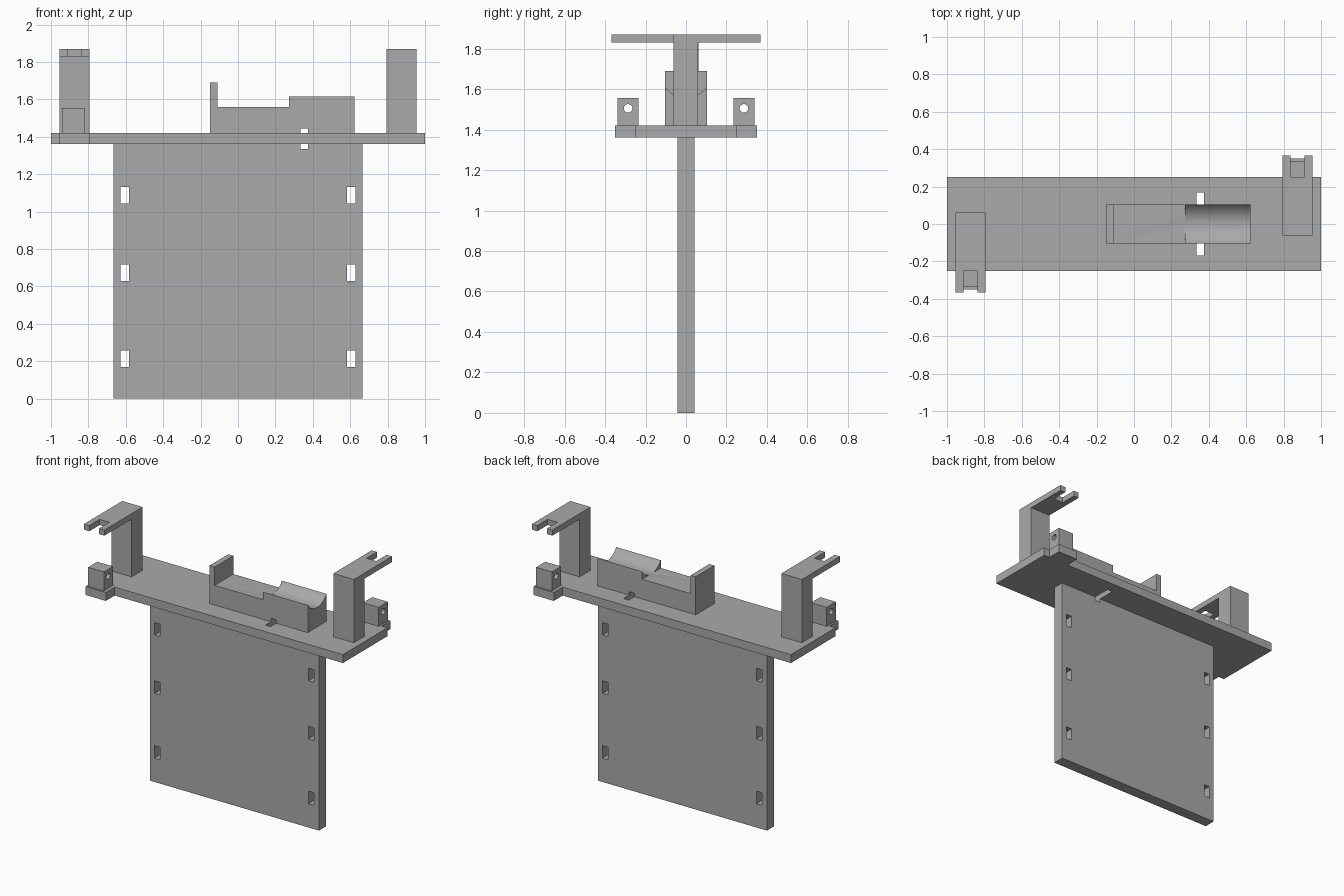
import bpy, bmesh, math
from mathutils import Matrix, Vector

cube = bpy.data.objects.get("Cube")
if cube:
    bpy.data.objects.remove(cube, do_unlink=True)

grey = bpy.data.materials.new("plain grey")
grey.use_nodes = True
colour = (0.4, 0.4, 0.4, 1)
grey.diffuse_color = colour
grey.node_tree.nodes["Principled BSDF"].inputs["Base Color"].default_value = colour


def add_object(name, bm):
    bmesh.ops.recalc_face_normals(bm, faces=bm.faces)
    mesh = bpy.data.meshes.new(name)
    bm.to_mesh(mesh)
    bm.free()
    mesh.materials.append(grey)
    obj = bpy.data.objects.new(name, mesh)
    bpy.context.collection.objects.link(obj)
    return obj


def prism(name, points, offset):
    """Extrude a closed outline of 3D points along an offset."""
    bm = bmesh.new()
    face = bm.faces.new([bm.verts.new(p) for p in points])
    side = bmesh.ops.extrude_face_region(bm, geom=[face], use_keep_orig=True)["geom"]
    verts = [v for v in side if isinstance(v, bmesh.types.BMVert)]
    bmesh.ops.translate(bm, verts=verts, vec=Vector(offset))
    return add_object(name, bm)


def box(name, x, y, z):
    corners = [(x[0], y[0], z[0]), (x[1], y[0], z[0]), (x[1], y[1], z[0]), (x[0], y[1], z[0])]
    return prism(name, corners, (0, 0, z[1] - z[0]))


def rod(name, x, y, z, radius, sides):
    """Cylinder lying along x."""
    bm = bmesh.new()
    place = Matrix.Translation(((x[0] + x[1]) / 2, y, z)) @ Matrix.Rotation(math.pi / 2, 4, "Y")
    bmesh.ops.create_cone(bm, cap_ends=True, segments=sides, radius1=radius, radius2=radius,
                          depth=x[1] - x[0], matrix=place)
    return add_object(name, bm)


def cut(obj, cutters):
    """Subtract the cutters, bake the result and remove them."""
    for c in cutters:
        c.hide_render = True
        mod = obj.modifiers.new("cut", "BOOLEAN")
        mod.operation = "DIFFERENCE"
        mod.solver = "EXACT"
        mod.object = c
    graph = bpy.context.evaluated_depsgraph_get()
    graph.update()
    mesh = bpy.data.meshes.new_from_object(obj.evaluated_get(graph))
    obj.modifiers.clear()
    obj.data = mesh
    for c in cutters:
        bpy.data.objects.remove(c, do_unlink=True)


def strap_slot():
    return box("strap_slot_cutter", (0.333, 0.373), (-0.168, 0.168), (1.335, 1.444))


DECK_LOW, DECK_TOP = 1.36, 1.42
TOWER_X, TOWER_HALF = 0.874, 0.08

# Upright panel with three slots down each side
panel = box("upright_panel", (-0.665, 0.665), (-0.041, 0.041), (0, DECK_LOW))
slots = [box("slot_cutter", (s * 0.605 - 0.022, s * 0.605 + 0.022), (-0.1, 0.1), (z - 0.044, z + 0.044))
         for s in (-1, 1) for z in (0.214, 0.674, 1.088)]
cut(panel, slots + [strap_slot()])

# Deck with a tab at opposite corners
x0, x1 = TOWER_X - TOWER_HALF, TOWER_X + TOWER_HALF
half = [(1, -0.25), (1, 0.25), (x1, 0.25), (x1, 0.35), (x0, 0.35), (x0, 0.25)]
outline = [(s * x, s * y, DECK_LOW) for s in (1, -1) for x, y in half]
deck = prism("deck", outline, (0, 0, DECK_TOP - DECK_LOW))
cut(deck, [strap_slot()])

# Stepped cradle with an end stop and a round trough
profile = [(-0.15, DECK_TOP), (0.622, DECK_TOP), (0.622, 1.615), (0.272, 1.615),
           (0.272, 1.56), (-0.11, 1.56), (-0.11, 1.69), (-0.15, 1.69)]
cradle = prism("cradle", [(x, -0.105, z) for x, z in profile], (0, 0.21, 0))
cut(cradle, [rod("trough_cutter", (0.271, 0.7), 0, 1.683, 0.125, 96), strap_slot()])

# Towers with forked arms, and drilled blocks below them
for side, s in (("left", 1), ("right", -1)):
    xs = (s * TOWER_X - TOWER_HALF, s * TOWER_X + TOWER_HALF)
    shape = [(-0.062, DECK_TOP), (0.06, DECK_TOP), (0.06, 1.83), (0.367, 1.83),
             (0.367, 1.87), (-0.062, 1.87)]
    tower = prism(side + "_tower", [(xs[0], s * y, z) for y, z in shape], (xs[1] - xs[0], 0, 0))
    notch = sorted((s * 0.25, s * 0.5))
    cut(tower, [box("fork_cutter", (s * TOWER_X - 0.038, s * TOWER_X + 0.038), notch, (1.7, 2))])

    bx = (s * 0.88 - 0.062, s * 0.88 + 0.062)
    block = box(side + "_drilled_block", bx, sorted((s * 0.235, s * 0.338)), (DECK_TOP, 1.555))
    cut(block, [rod("hole_cutter", (bx[0] - 0.1, bx[1] + 0.1), s * 0.286, 1.505, 0.021, 32)])

# Smooth the curved faces only
bpy.ops.object.select_all(action="DESELECT")
for obj in bpy.context.collection.objects:
    if obj.type == "MESH" and grey.name in obj.data.materials:
        obj.select_set(True)
        bpy.context.view_layer.objects.active = obj
bpy.ops.object.shade_smooth_by_angle(angle=math.radians(30))
